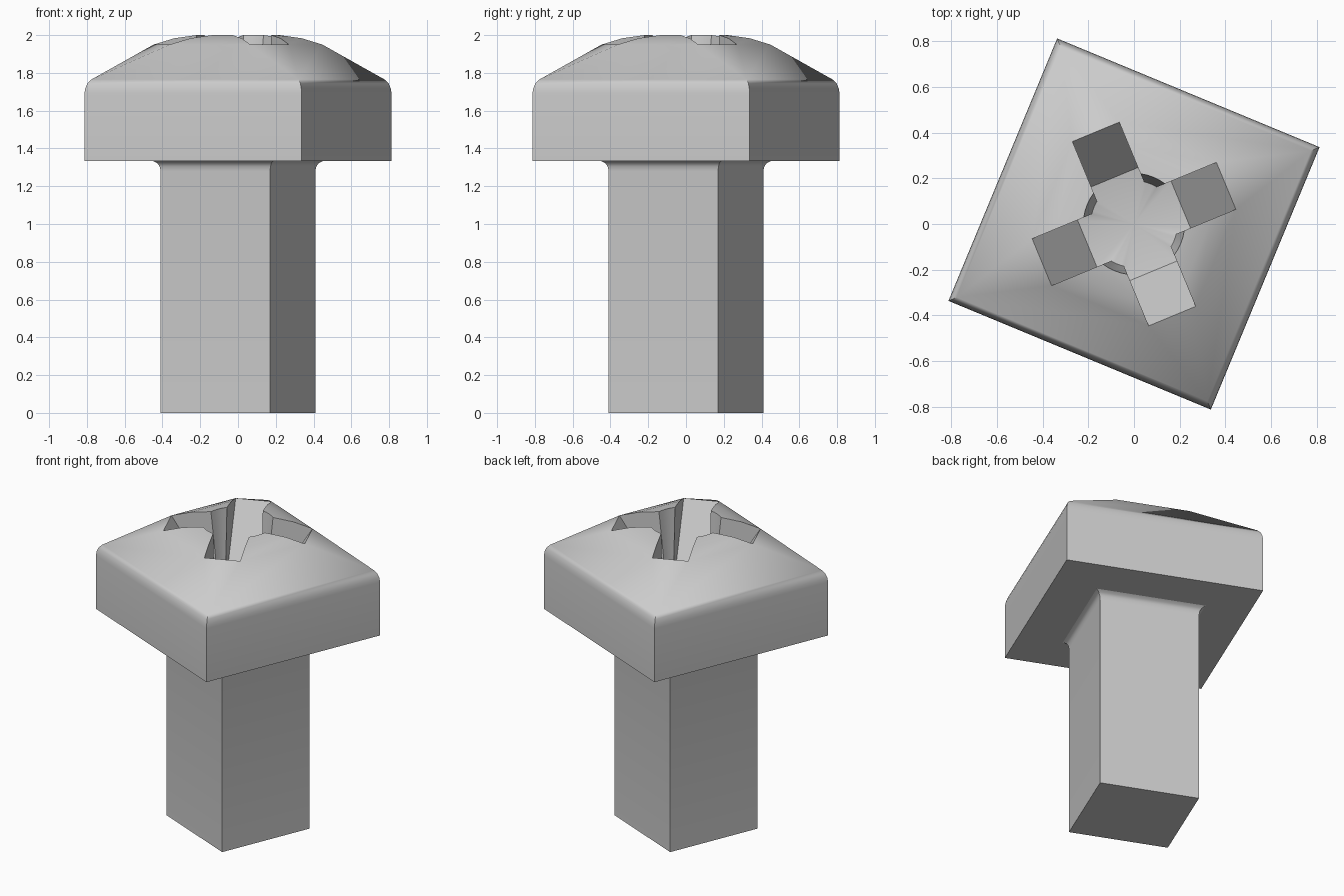
import bpy, bmesh, math
from mathutils import Matrix, Vector

cube = bpy.data.objects.get("Cube")
if cube:
    bpy.data.objects.remove(cube, do_unlink=True)

steel = bpy.data.materials.new("light grey steel")
steel.use_nodes = True
GREY = (0.6, 0.6, 0.6, 1)
steel.diffuse_color = GREY
steel.node_tree.nodes["Principled BSDF"].inputs["Base Color"].default_value = GREY

TURN = math.radians(22.5)
HALF = 0.111          # half the width of a drive slot
RIM, PIT = 0.222, 0.19  # recess radius at the top and at the floor
FLOOR = 1.6


def quarter(bm, k, x, y, z):
    """Vertex given in the frame of arm k, where x runs along the arm."""
    return bm.verts.new(Matrix.Rotation(TURN + k * math.pi / 2, 3, 'Z') @ Vector((x, y, z)))


def square_loft(bm, profile):
    """Four-sided rings through (radius, height) points, joined by quads."""
    rings = [[quarter(bm, k, r, 0, z) for k in range(4)] for r, z in profile]
    for a, b in zip(rings, rings[1:]):
        for k in range(4):
            j = (k + 1) % 4
            bm.faces.new((a[k], a[j], b[j], b[k]))
    return rings


def finish(bm, name):
    bmesh.ops.recalc_face_normals(bm, faces=bm.faces)
    mesh = bpy.data.meshes.new(name)
    bm.to_mesh(mesh)
    bm.free()
    mesh.materials.append(steel)
    obj = bpy.data.objects.new(name, mesh)
    bpy.context.collection.objects.link(obj)
    bpy.ops.object.select_all(action='DESELECT')
    obj.select_set(True)
    bpy.context.view_layer.objects.active = obj
    bpy.ops.object.shade_smooth_by_angle(angle=math.radians(35))


def arc(bm, k, radius, z):
    """Arc of the recess between the slots of arm k and the next arm."""
    start = math.asin(HALF / radius)
    sweep = math.pi / 2 - 2 * start
    return [quarter(bm, k, radius * math.cos(start + sweep * i / 4),
                    radius * math.sin(start + sweep * i / 4), z) for i in range(5)]


# Shank with a small fillet under the head
bm = bmesh.new()
rings = square_loft(bm, [(0.443, 0), (0.443, 1.28), (0.449, 1.305), (0.463, 1.323), (0.487, 1.333)])
bm.faces.new(rings[0])
finish(bm, "shank")

# Head: underside, square sides and rounded shoulder
bm = bmesh.new()
rings = square_loft(bm, [(0.487, 1.333), (0.88, 1.333), (0.88, 1.69), (0.876, 1.715),
                         (0.864, 1.743), (0.84, 1.765)])
corner = rings[-1]

# Outline of the cross recess, one arm per corner
arms = []
for k in range(4):
    arms.append({
        "end": [quarter(bm, k, 0.437, s * HALF, 1.95) for s in (-1, 1)],
        "mid": [quarter(bm, k, 0.32, s * HALF, 1.983) for s in (-1, 1)],
        "foot": [quarter(bm, k, RIM, s * HALF, FLOOR) for s in (-1, 1)],
        "rim": arc(bm, k, RIM, 2.0),
        "pit": arc(bm, k, PIT, FLOOR)})
tip = bm.verts.new((0, 0, FLOOR - 0.04))

for k in range(4):
    a, b = arms[k], arms[(k + 1) % 4]
    c, d = corner[k], corner[(k + 1) % 4]
    # Crown between this corner and the next
    bm.faces.new((c, a["end"][1], a["end"][0]))
    bm.faces.new((c, d, b["end"][0], a["end"][1]))
    bm.faces.new((a["end"][1], b["end"][0], b["mid"][0], a["mid"][1]))
    bm.faces.new([a["mid"][1], b["mid"][0]] + a["rim"][::-1])
    # Sloping slot end and upright slot sides
    bm.faces.new((a["end"][0], a["end"][1], a["foot"][1], a["foot"][0]))
    bm.faces.new((a["end"][1], a["mid"][1], a["rim"][0], a["pit"][0], a["foot"][1]))
    bm.faces.new((b["end"][0], b["mid"][0], a["rim"][-1], a["pit"][-1], b["foot"][0]))
    # Tapered wall of the recess
    for i in range(4):
        bm.faces.new((a["rim"][i], a["rim"][i + 1], a["pit"][i + 1], a["pit"][i]))
    # Shallow conical floor
    edge = a["foot"] + a["pit"] + [b["foot"][0]]
    for p, q in zip(edge, edge[1:]):
        bm.faces.new((p, q, tip))
finish(bm, "head")
